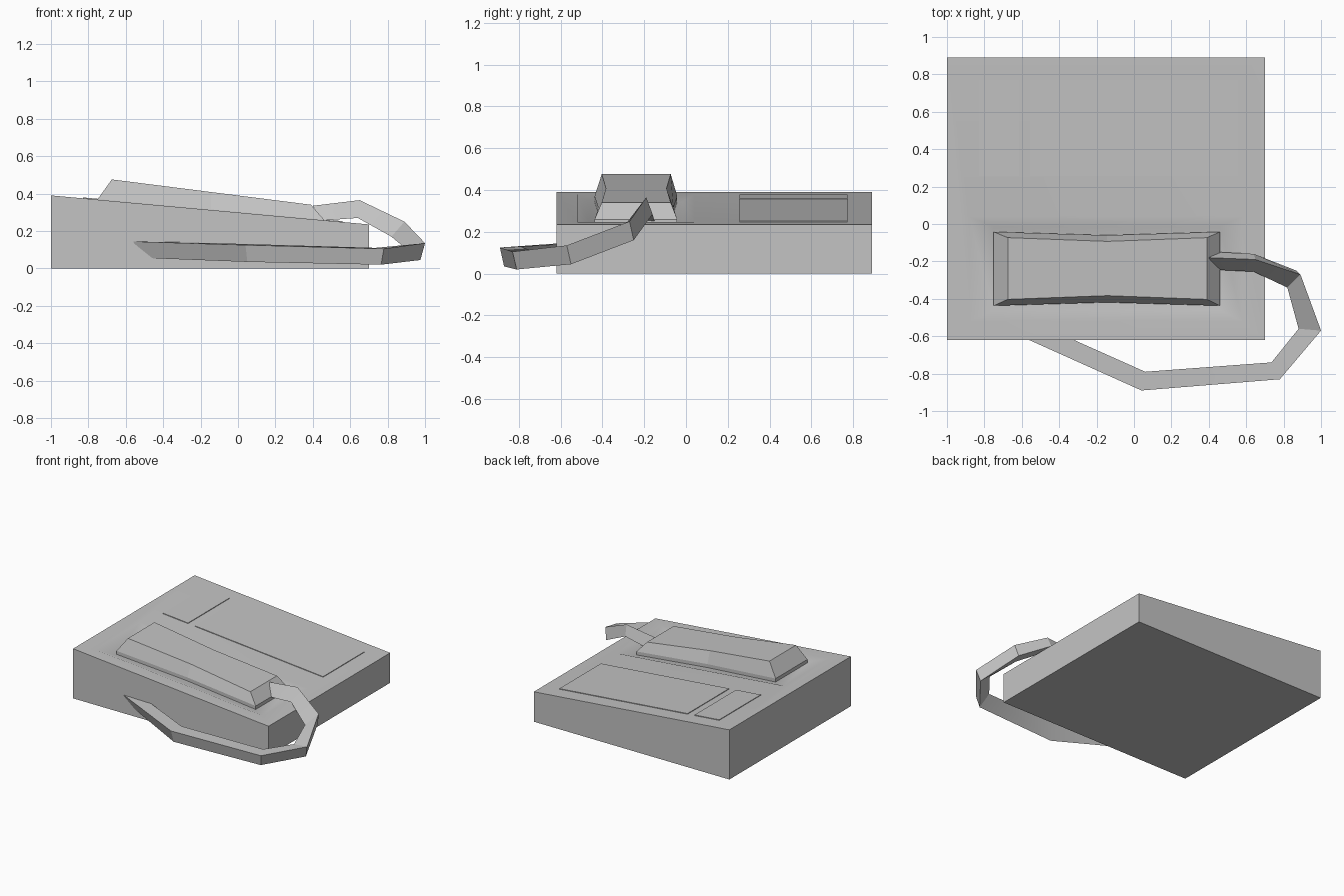
import bpy
import bmesh
import math

cube = bpy.data.objects.get("Cube")
if cube:
    bpy.data.objects.remove(cube, do_unlink=True)

grey = bpy.data.materials.new("plain grey")
grey.use_nodes = True
grey.diffuse_color = (0.55, 0.55, 0.55, 1)
grey.node_tree.nodes["Principled BSDF"].inputs["Base Color"].default_value = grey.diffuse_color


def loft(name, loops, smooth=False):
    """Skin a closed solid through loops that share one point count."""
    bm = bmesh.new()
    rings = [[bm.verts.new(point) for point in loop] for loop in loops]
    for low, high in zip(rings, rings[1:]):
        for i in range(len(low)):
            j = (i + 1) % len(low)
            bm.faces.new((low[i], low[j], high[j], high[i]))
    bm.faces.new(rings[0][::-1])
    bm.faces.new(rings[-1])
    bmesh.ops.recalc_face_normals(bm, faces=bm.faces)
    mesh = bpy.data.meshes.new(name)
    bm.to_mesh(mesh)
    bm.free()
    mesh.materials.append(grey)
    obj = bpy.data.objects.new(name, mesh)
    bpy.context.collection.objects.link(obj)
    if smooth:
        bpy.ops.object.select_all(action="DESELECT")
        obj.select_set(True)
        bpy.context.view_layer.objects.active = obj
        bpy.ops.object.shade_smooth_by_angle(angle=math.radians(25))
    return obj


def slope(x):
    """Height of the tilted top surface."""
    return 0.299 - 0.0912 * x


def sloped_rect(left, right, front, back, lift=0.0):
    corners = ((left, front), (right, front), (right, back), (left, back))
    return [(x, y, slope(x) + lift) for x, y in corners]


# Wedge body with a shallow cradle sunk into its top
top = sloped_rect(-1, 0.7, -0.62, 0.89)
bottom = [(x, y, 0) for x, y, z in top]
rim = sloped_rect(-0.88, 0.58, -0.52, 0.04)
floor = sloped_rect(-0.75, 0.46, -0.46, -0.015, -0.024)
loft("wedge_body", [bottom, top, rim, floor], smooth=True)


# Handset with slightly waisted long sides
def waisted(left, right, front, back, pinch, height):
    mid = (left + right) / 2
    outline = ((left, front), (mid, front + pinch), (right, front),
               (right, back), (mid, back - pinch), (left, back))
    return [(x, y, height(x)) for x, y in outline]


loft("handset", [
    waisted(-0.75, 0.46, -0.437, -0.042, 0.018, lambda x: slope(x) - 0.026),
    waisted(-0.75, 0.46, -0.437, -0.042, 0.018, lambda x: slope(x) + 0.003),
    waisted(-0.675, 0.39, -0.403, -0.073, 0.02, lambda x: 0.39 - 0.127 * x),
])

# Thin panels on the rear deck
for name, left, right in (("narrow_panel", -0.83, -0.615), ("wide_panel", -0.555, 0.56)):
    loft(name, [sloped_rect(left, right, 0.257, 0.773, lift) for lift in (-0.01, 0.005)])

# Three-sided cord: outer, inner and lower edge at every bend
outer = [(0.40, -0.18, 0.335), (0.65, -0.19, 0.365), (0.89, -0.27, 0.25), (1, -0.57, 0.135),
         (0.78, -0.83, 0.105), (0.04, -0.89, 0.125), (-0.65, -0.58, 0.147)]
inner = [(0.44, -0.245, 0.255), (0.64, -0.255, 0.27), (0.82, -0.34, 0.17), (0.88, -0.56, 0.12),
         (0.735, -0.74, 0.11), (0.06, -0.79, 0.13), (-0.5, -0.54, 0.145)]
lower = [(0.45, -0.15, 0.25), (0.64, -0.16, 0.285), (0.87, -0.25, 0.16), (0.975, -0.55, 0.045),
         (0.765, -0.81, 0.02), (0.05, -0.87, 0.035), (-0.6, -0.55, 0.06)]
loft("cord", list(zip(outer, inner, lower)), smooth=True)
